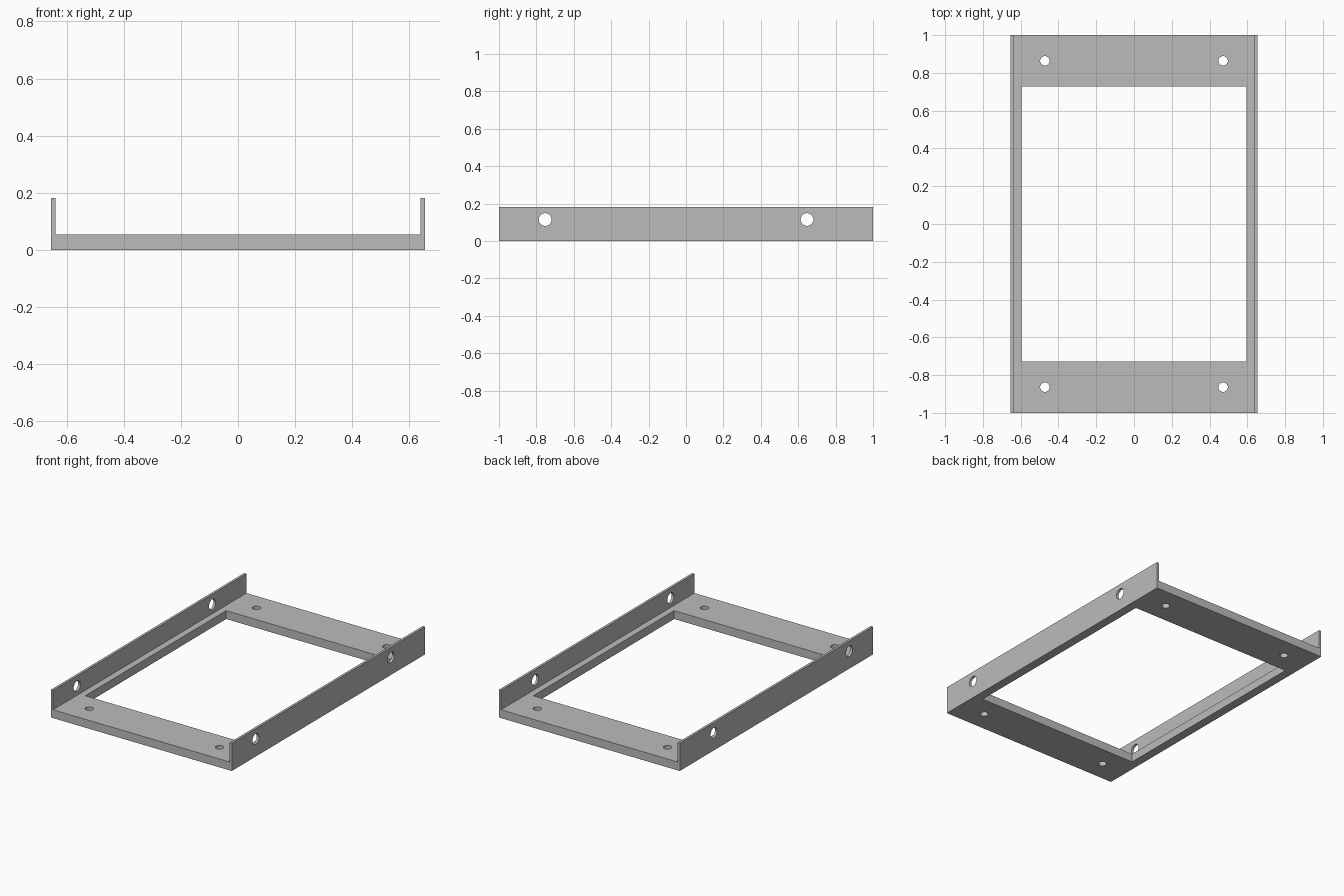
import bpy, bmesh, math
from mathutils import Matrix, Vector

cube = bpy.data.objects.get("Cube")
if cube:
    bpy.data.objects.remove(cube, do_unlink=True)

HALF_W, HALF_L = 0.655, 1.0
FLOOR, HEIGHT, WALL = 0.055, 0.182, 0.016

grey = bpy.data.materials.new("metal_grey")
grey.use_nodes = True
colour = (0.5, 0.5, 0.5, 1)
grey.diffuse_color = colour
grey.node_tree.nodes["Principled BSDF"].inputs["Base Color"].default_value = colour


def make_object(name, bm):
    bmesh.ops.recalc_face_normals(bm, faces=bm.faces)
    mesh = bpy.data.meshes.new(name)
    bm.to_mesh(mesh)
    bm.free()
    mesh.materials.append(grey)
    obj = bpy.data.objects.new(name, mesh)
    bpy.context.collection.objects.link(obj)
    return obj


def add_hole(bm, centre, radius, depth, axis):
    turn = Vector((0, 0, 1)).rotation_difference(Vector(axis)).to_matrix().to_4x4()
    bmesh.ops.create_cone(bm, cap_ends=True, segments=32, radius1=radius, radius2=radius,
                          depth=depth, matrix=Matrix.Translation(centre) @ turn)


# Channel: U-shaped section extruded from front to back
inner = HALF_W - WALL
half = [(HALF_W, 0), (HALF_W, HEIGHT), (inner, HEIGHT), (inner, FLOOR)]
section = half + [(-x, z) for x, z in reversed(half)]
bm = bmesh.new()
face = bm.faces.new([bm.verts.new((x, -HALF_L, z)) for x, z in section])
out = bmesh.ops.extrude_face_region(bm, geom=[face])
bmesh.ops.translate(bm, vec=(0, 2 * HALF_L, 0),
                    verts=[v for v in out["geom"] if isinstance(v, bmesh.types.BMVert)])
frame = make_object("mounting_frame", bm)

# Cutters: central opening, floor screw holes and wall holes
bm = bmesh.new()
bmesh.ops.create_cube(bm, size=1, matrix=Matrix.Diagonal((1.192, 1.458, 0.3, 1)))
for x in (-0.472, 0.472):
    for y in (-0.864, 0.864):
        add_hole(bm, (x, y, FLOOR / 2), 0.025, 0.2, (0, 0, 1))
for x in (-HALF_W, HALF_W):
    for y in (-0.753, 0.647):
        add_hole(bm, (x, y, 0.115), 0.034, 0.1, (1, 0, 0))
cutter = make_object("hole_cutter", bm)
cutter.hide_render = True

# Cut the frame and remove the cutter
cut = frame.modifiers.new("holes", "BOOLEAN")
cut.operation = "DIFFERENCE"
cut.solver = "EXACT"
cut.object = cutter
bpy.ops.object.select_all(action="DESELECT")
frame.select_set(True)
bpy.context.view_layer.objects.active = frame
bpy.ops.object.modifier_apply(modifier=cut.name)
bpy.data.objects.remove(cutter, do_unlink=True)
bpy.ops.object.shade_smooth_by_angle(angle=math.radians(30))
